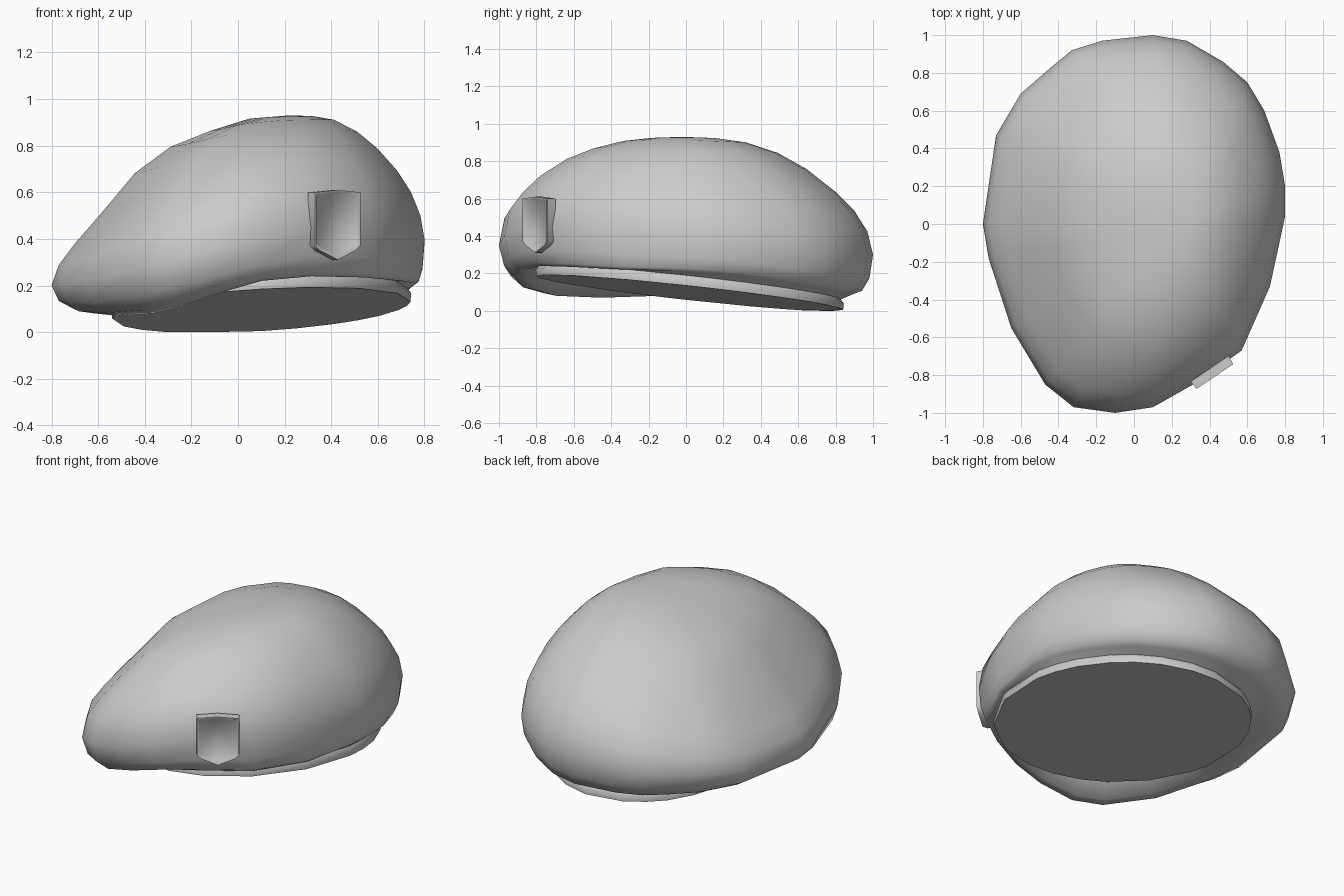
import bpy, bmesh
from math import sin, cos, atan2, radians
from mathutils import Vector

if "Cube" in bpy.data.objects:
    bpy.data.objects.remove(bpy.data.objects["Cube"])

def finish(bm, name, angle):
    bmesh.ops.recalc_face_normals(bm, faces=bm.faces[:])
    me = bpy.data.meshes.new(name)
    bm.to_mesh(me)
    bm.free()
    ob = bpy.data.objects.new(name, me)
    bpy.context.collection.objects.link(ob)
    bpy.ops.object.select_all(action='DESELECT')
    ob.select_set(True)
    bpy.context.view_layer.objects.active = ob
    bpy.ops.object.shade_smooth_by_angle(angle=radians(angle))
    return ob

# widest outline of the crown: x, y, z and the height of the fold beneath it
RIM = [(.80, .20, .38, .20), (.77, .38, .36, .18), (.69, .60, .34, .15),
       (.60, .75, .32, .13), (.47, .86, .31, .11), (.28, .97, .30, .10),
       (.10, 1.0, .30, .09), (-.17, .97, .29, .09), (-.33, .92, .28, .09),
       (-.45, .82, .26, .09), (-.60, .69, .25, .09), (-.73, .47, .22, .09),
       (-.80, .0, .20, .09), (-.77, -.18, .20, .08), (-.65, -.55, .22, .07),
       (-.47, -.85, .26, .08), (-.32, -.97, .30, .11), (-.10, -1.0, .35, .17),
       (.10, -.97, .40, .22), (.33, -.84, .45, .24), (.57, -.67, .45, .235),
       (.72, -.33, .42, .22), (.80, .04, .40, .21)]
APEX = Vector((.22, -.02, .93))

# dome meridians: distance from apex, then relative height on each side
SPREAD = (1, .97, .9, .8, .65, .5, .33, .17)
RIGHT = (0, .19, .38, .55, .735, .87, .965, .995)
LEFT = (0, .12, .25, .41, .66, .815, .91, .98)
FRONT = (0, .27, .44, .61, .78, .885, .96, .99)
BACK = (0, .20, .38, .54, .73, .865, .955, .99)

def band_point(x, y, scale, lift):
    # tilted elliptical head opening
    a = atan2((y - .02) / .82, (x - .1) / .64)
    bx, by = .1 + .64 * scale * cos(a), .02 + .82 * scale * sin(a)
    return Vector((bx, by, max(0, .097 - .11 * by + .06 * (bx - .1)) + lift))

def dome_point(x, y, z, i):
    a = atan2(y - APEX.y, (x - APEX.x) * 1.2)
    wx, wy = cos(a) ** 2, sin(a) ** 2
    v = (wx * (RIGHT if cos(a) > 0 else LEFT)[i]
         + wy * (BACK if sin(a) > 0 else FRONT)[i])
    s = SPREAD[i]
    return Vector((APEX.x + (x - APEX.x) * s, APEX.y + (y - APEX.y) * s,
                   z + (APEX.z - z) * v))

def fold_point(x, y, z, low, t, drop):
    b = band_point(x, y, 1, 0)
    return Vector((x + (b.x - x) * t, y + (b.y - y) * t, z + (low - z) * drop))

# beret body: opening, band, drooping fold and dome in one loft
rings = [[band_point(x, y, s, h) for x, y, z, l in RIM]
         for s, h in ((1, 0), (1.005, .035), (.985, .055))]
rings += [[fold_point(*p, t, d) for p in RIM] for t, d in ((.65, 1), (.37, .92), (.12, .6))]
rings += [[dome_point(x, y, z, i) for x, y, z, l in RIM] for i in range(len(SPREAD))]
bm = bmesh.new()
loops = [[bm.verts.new(p) for p in r] for r in rings]
n = len(RIM)
for a, b in zip(loops, loops[1:]):
    for i in range(n):
        j = (i + 1) % n
        bm.faces.new((a[i], a[j], b[j], b[i]))
bm.faces.new(loops[0])
top = bm.verts.new(APEX)
for i in range(n):
    bm.faces.new((loops[-1][i], loops[-1][(i + 1) % n], top))
finish(bm, "beret", 65)

# shield badge with a raised border
out, side = Vector((.56, -.83, 0)), Vector((.83, .56, 0))
base = Vector((.42, -.795, 0))
shape = [(-.12, .60), (0, .61), (.12, .60), (.12, .37), (.095, .35),
         (0, .31), (-.095, .35), (-.12, .37)]
bm = bmesh.new()
back, front = [[bm.verts.new(base + side * u * k + out * d + Vector((0, 0, v)))
                for u, v in shape] for k, d in ((1, -.035), (.98, .015))]
bm.faces.new(back)
face = bm.faces.new(front)
for i in range(len(shape)):
    j = (i + 1) % len(shape)
    bm.faces.new((back[i], back[j], front[j], front[i]))
bmesh.ops.recalc_face_normals(bm, faces=bm.faces[:])
bmesh.ops.inset_region(bm, faces=[face], thickness=.008)
bmesh.ops.inset_region(bm, faces=[face], thickness=.008, depth=-.008)
finish(bm, "badge", 60)
